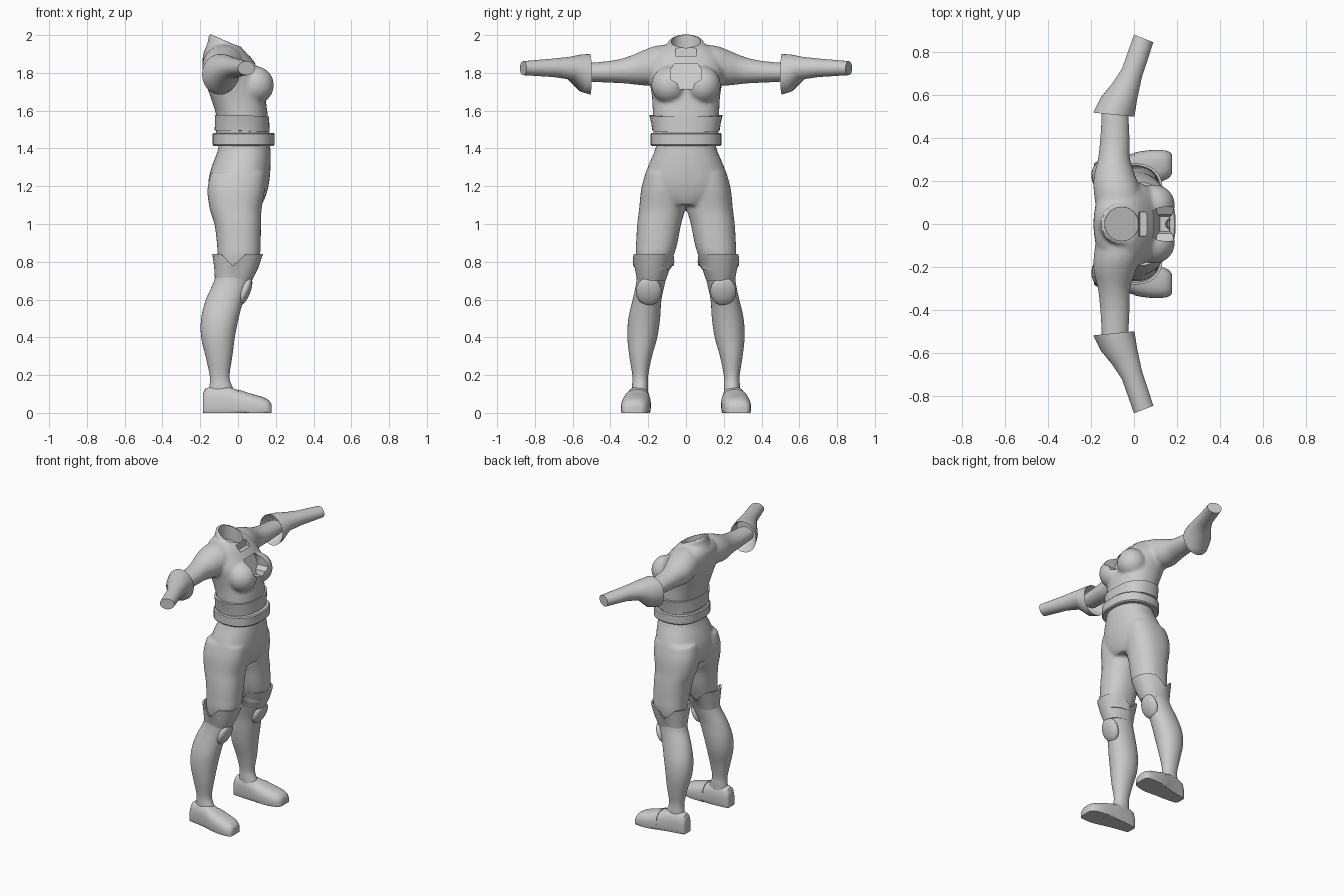
import bpy, bmesh, math
from mathutils import Matrix, Vector

if "Cube" in bpy.data.objects:
    bpy.data.objects.remove(bpy.data.objects["Cube"])

SEG = 36
grey = bpy.data.materials.new("plain_grey")
grey.diffuse_color = (0.6, 0.6, 0.6, 1)
grey.use_nodes = True
grey.node_tree.nodes["Principled BSDF"].inputs["Base Color"].default_value = grey.diffuse_color


def refine(rows, n):
    """Insert smooth in-between rows along a loft."""
    out = []
    for i in range(len(rows) - 1):
        p = [rows[max(0, min(len(rows) - 1, i + k))] for k in (-1, 0, 1, 2)]
        for j in range(n):
            t = j / n
            out.append([0.5 * (2 * b + (c - a) * t + (2 * a - 5 * b + 4 * c - d) * t * t
                               + (3 * b - a - 3 * c + d) * t ** 3) for a, b, c, d in zip(*p)])
    return out + [rows[-1]]


def loft(bm, rows, place, p=2.2, sub=1):
    """Skin rounded sections; each row is (station, u0, u1, v0, v1, ...)."""
    rings = []
    for r in refine(rows, sub) if sub > 1 else rows:
        ring = []
        for i in range(SEG):
            a = 2 * math.pi * i / SEG
            c, s = math.cos(a), math.sin(a)
            c = math.copysign(abs(c) ** (2 / p), c)
            s = math.copysign(abs(s) ** (2 / p), s)
            u = (r[1] + r[2]) / 2 + (r[2] - r[1]) / 2 * c
            v = (r[3] + r[4]) / 2 + (r[4] - r[3]) / 2 * s
            ring.append(bm.verts.new(place(r, u, v)))
        rings.append(ring)
    for a, b in zip(rings, rings[1:]):
        for i in range(SEG):
            j = (i + 1) % SEG
            bm.faces.new((a[i], a[j], b[j], b[i]))
    bm.faces.new(rings[0])
    bm.faces.new(rings[-1])


def ball(bm, centre, size, tilt=0):
    m = Matrix.Translation(centre) @ Matrix.Rotation(tilt, 4, 'Y') @ Matrix.Diagonal((*size, 1))
    bmesh.ops.create_uvsphere(bm, u_segments=28, v_segments=18, radius=1, matrix=m)


def make(name, bm, voxel=0, cutters=(), angle=40):
    bmesh.ops.recalc_face_normals(bm, faces=bm.faces)
    me = bpy.data.meshes.new(name)
    bm.to_mesh(me)
    bm.free()
    ob = bpy.data.objects.new(name, me)
    bpy.context.collection.objects.link(ob)
    bpy.ops.object.select_all(action='DESELECT')
    ob.select_set(True)
    bpy.context.view_layer.objects.active = ob
    if voxel:
        m = ob.modifiers.new("blend", 'REMESH')
        m.mode, m.voxel_size = 'VOXEL', voxel
        m = ob.modifiers.new("soften", 'SMOOTH')
        m.factor, m.iterations = 0.5, 6
    for c in cutters:
        m = ob.modifiers.new("cut", 'BOOLEAN')
        m.operation, m.object = 'DIFFERENCE', c
    for m in list(ob.modifiers):
        bpy.ops.object.modifier_apply(modifier=m.name)
    ob.data.materials.clear()
    ob.data.materials.append(grey)
    bpy.ops.object.shade_smooth_by_angle(angle=math.radians(angle))
    return ob


def upright(r, u, v):
    return (u, v, r[0])


def tilted(r, u, v):
    return (u, v, r[0] - 0.44 * (u + 0.06))


def prism(name, outline, floor):
    """Cutter pushed in from the chest side, down to a sloping floor."""
    bm = bmesh.new()
    a = [bm.verts.new((floor(z), y, z)) for y, z in outline]
    b = [bm.verts.new((0.35, y, z)) for y, z in outline]
    bm.faces.new(a)
    bm.faces.new(b)
    for i in range(len(a)):
        j = (i + 1) % len(a)
        bm.faces.new((a[i], a[j], b[j], b[i]))
    ob = make(name, bm)
    ob.hide_render = True
    return ob


# Cutters: collar hollow, chest opening, collar notch
bm = bmesh.new()
loft(bm, [(1.87, -.135, .02, -.078, .078), (2.08, -.137, .025, -.078, .078)], tilted, 2)
hollow = make("collar_hollow_cutter", bm)
hollow.hide_render = True
half = [(.035, 1.715), (.045, 1.745), (.08, 1.765), (.078, 1.825), (.06, 1.85)]
opening = prism("chest_opening_cutter", half + [(-y, z) for y, z in reversed(half)],
                lambda z: .122 - .38 * (z - 1.71))
notch = prism("collar_notch_cutter", [(.055, 1.89), (.06, 2.03), (-.06, 2.03), (-.055, 1.89)],
              lambda z: .028 - .15 * (z - 1.89))

# Jacket: torso, collar, bust and upper arms blended together
bm = bmesh.new()
torso = [(1.45, -.12, .165, .175), (1.52, -.115, .16, .172), (1.58, -.117, .157, .176),
         (1.65, -.138, .148, .178), (1.72, -.162, .142, .187), (1.80, -.185, .125, .2),
         (1.86, -.188, .085, .19), (1.91, -.182, .045, .17), (1.945, -.16, .01, .12)]
loft(bm, [(z, a, b, -w, w) for z, a, b, w in torso], upright, 2.3, 3)
loft(bm, [(1.86, -.18, .06, -.12, .12), (1.92, -.16, .042, -.1, .1),
          (1.968, -.154, .04, -.094, .094)], tilted, 2)
arm = [(.03, -.17, .03, 1.75, 1.955), (.15, -.187, .03, 1.738, 1.945), (.22, -.187, .008, 1.733, 1.922),
       (.3, -.168, -.018, 1.742, 1.888), (.4, -.157, -.02, 1.748, 1.864), (.56, -.148, -.028, 1.755, 1.85)]
for s in (1, -1):
    loft(bm, arm, lambda r, u, v: (u, s * r[0], v), 2, 3)
    ball(bm, (.092, s * .088, 1.735), (.098, .096, .1))
make("jacket", bm, .01, (hollow, opening, notch))
for c in (hollow, opening, notch):
    bpy.data.objects.remove(c)

# Flared jacket hem and belt
bm = bmesh.new()
loft(bm, [(1.495, -.124, .168, -.178, .178), (1.535, -.122, .166, -.184, .184),
          (1.578, -.122, .164, -.194, .194)], lambda r, u, v: (u, v, r[0] - .06 * max(u, 0)), 2.4)
make("jacket_hem", bm)
bm = bmesh.new()
loft(bm, [(1.413, -.128, .188, -.182, .182), (1.42, -.134, .194, -.188, .188),
          (1.476, -.134, .194, -.188, .188), (1.483, -.128, .188, -.182, .182)], upright, 2.4)
make("belt", bm)

# Trousers: pelvis and thighs blended together
bm = bmesh.new()
pelvis = [(1.45, -.1, .165, .152), (1.39, -.107, .172, .165), (1.3, -.14, .172, .203),
          (1.22, -.158, .165, .225), (1.15, -.15, .148, .2), (1.1, -.12, .125, .12)]
loft(bm, [(z, a, b, -w, w) for z, a, b, w in pelvis], upright, 2.2, 3)
thigh = [(1.27, -.145, .145, .01, .215), (1.18, -.162, .142, -.002, .238), (1.08, -.15, .125, .004, .248),
         (1.0, -.125, .122, .026, .258), (.9, -.112, .12, .045, .264), (.83, -.107, .115, .066, .266),
         (.74, -.1, .08, .1, .25)]
for s in (1, -1):
    loft(bm, thigh, lambda r, u, v: (u, s * v, r[0]), 2.3, 3)
make("trousers", bm, .01)

sleeve = [(.6, -.105, .0, 1.77, 1.87, -.5), (.525, -.178, -.006, 1.697, 1.892, -.1),
          (.508, -.19, .001, 1.685, 1.9, -.1), (.555, -.155, .006, 1.7, 1.897, -.4),
          (.615, -.1, .014, 1.765, 1.885, -.7), (.7, -.056, .036, 1.778, 1.876, -.45),
          (.862, .0, .09, 1.788, 1.862, -.39)]
calf = [(.78, -.115, .085, .09, .262), (.7, -.126, .066, .108, .262), (.6, -.17, .03, .13, .282),
        (.5, -.195, .003, .137, .305), (.4, -.195, -.017, .152, .31), (.3, -.172, -.03, .18, .3),
        (.2, -.15, -.045, .2, .284), (.15, -.15, -.035, .2, .285), (.08, -.16, .0, .2, .29)]
cuff = [(.70, -.122, .074, .108, .258), (.77, -.126, .108, .084, .272), (.842, -.136, .132, .062, .282),
        (.842, -.124, .12, .07, .272), (.76, -.1, .1, .085, .255)]
shoe = [(-.186, .215, .277, -.04, .09), (-.174, .202, .29, -.04, .128), (-.12, .195, .3, -.04, .14),
        (-.05, .19, .315, -.04, .138), (0, .19, .328, -.04, .12), (.06, .191, .338, -.04, .1),
        (.12, .2, .34, -.04, .083), (.16, .218, .333, -.04, .064), (.175, .24, .316, -.03, .042)]

for s, side in ((1, "left"), (-1, "right")):
    # Forearm sleeve, hollow and flared at the elbow
    bm = bmesh.new()
    loft(bm, sleeve, lambda r, u, v: (u, s * (r[0] + r[5] * (u - (r[1] + r[2]) / 2)), v), 2)
    make(side + "_forearm_sleeve", bm)

    # Boot shaft
    bm = bmesh.new()
    loft(bm, calf, lambda r, u, v: (u, s * v, r[0]), 2.1, 3)
    make(side + "_boot_shaft", bm)

    # Knee cuff, notched at the sides
    def notched(r, u, v):
        dip = .065 * max(0, 1 - abs(u + .025) / .065) if r[0] > .8 else 0
        return (u, s * v, r[0] - dip)
    bm = bmesh.new()
    loft(bm, cuff, notched, 2.2)
    make(side + "_knee_cuff", bm)

    # Knee pad
    bm = bmesh.new()
    ball(bm, (.035, s * .197, .643), (.03, .068, .08), .38)
    make(side + "_knee_pad", bm)

    # Shoe with flat sole, and a raised toe piece
    flat = lambda r, u, v: (r[0], s * u, max(v, 0))
    bm = bmesh.new()
    loft(bm, shoe, flat, 2.6, 2)
    make(side + "_shoe", bm)
    bm = bmesh.new()
    loft(bm, [(x + .002, a - .004, b + .004, c, d + .004) for x, a, b, c, d in shoe[4:]], flat, 2.6, 2)
    make(side + "_toe_piece", bm)
